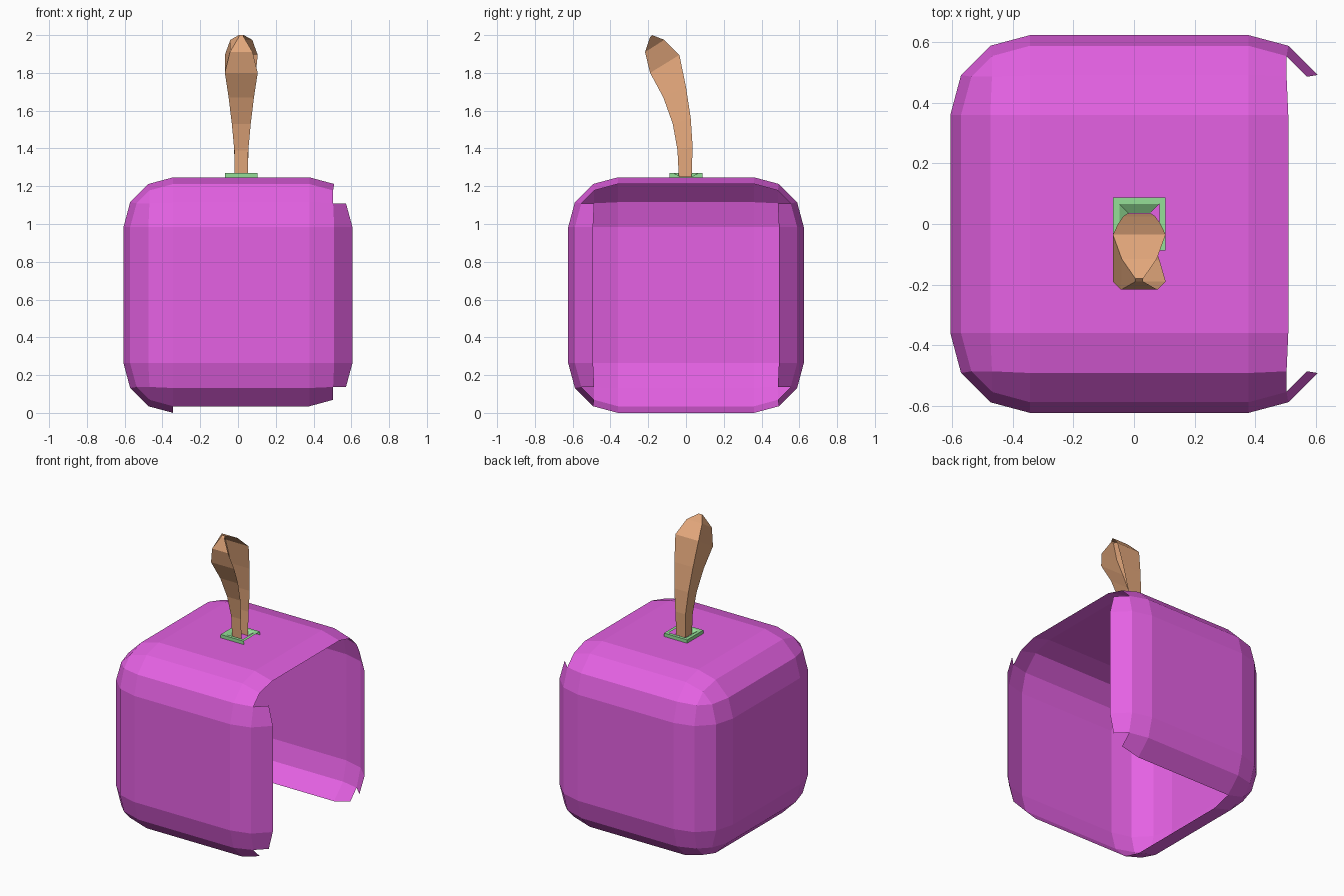
import bpy, bmesh
from mathutils import Matrix, Vector

if "Cube" in bpy.data.objects:
    bpy.data.objects.remove(bpy.data.objects["Cube"])

CX = 0.0174  # the full cube is offset slightly because its right side is open


def finish(bm, name, color):
    mesh = bpy.data.meshes.new(name)
    bm.to_mesh(mesh)
    bm.free()
    obj = bpy.data.objects.new(name, mesh)
    bpy.context.collection.objects.link(obj)
    mat = bpy.data.materials.new(name + "_color")
    mat.diffuse_color = (*color, 1)
    mat.use_nodes = True
    mat.node_tree.nodes["Principled BSDF"].inputs["Base Color"].default_value = mat.diffuse_color
    mesh.materials.append(mat)


def skin(bm, loops, skip=()):
    """Bridge 4-sided loops; skip lists the side indices left open."""
    for a, b in zip(loops, loops[1:]):
        for i in range(4):
            if i not in skip:
                j = (i + 1) % 4
                bm.faces.new((a[i], a[j], b[j], b[i]))


# body: rounded cube shell, open on the right side and at the bottom
HALF, R = 0.6235, 0.263
bm = bmesh.new()
bmesh.ops.create_cube(bm, size=2 * HALF,
                      matrix=Matrix.Translation((CX, 0, HALF)))
bmesh.ops.bevel(bm, geom=bm.edges[:], offset=R, segments=3, profile=0.5,
                affect='EDGES', clamp_overlap=False)


def is_open(face):
    c = face.calc_center_median()
    side_lip = abs(c.y) > 0.517 and c.x < 0.58
    right = c.x > 0.5 and not side_lip
    bottom = c.z < 0.045 and c.x > CX - HALF + R - 0.01
    return right or bottom


bmesh.ops.delete(bm, geom=[f for f in bm.faces if is_open(f)], context='FACES')
finish(bm, "body", (0.78, 0.12, 0.77))

# stem collar: square frame with a sunken inner slope, right side open
bm = bmesh.new()
loops = []
for h, z in ((0.087, 1.247), (0.087, 1.27), (0.066, 1.27), (0.036, 1.25)):
    loops.append([bm.verts.new((CX + sx * h, sy * h, z))
                  for sx, sy in ((-1, -1), (1, -1), (1, 1), (-1, 1))])
skin(bm, loops[0:2], skip=(1,))
skin(bm, loops[1:3])
skin(bm, loops[2:4], skip=(1,))
finish(bm, "stem_collar", (0.30, 0.74, 0.31))

# stem: bent, flaring four-sided sweep, right side open
# each row: front y, z, half width, back y, z, half width
SECTIONS = [
    (-0.038, 1.25, 0.035, 0.03, 1.25, 0.035),
    (-0.045, 1.39, 0.037, 0.035, 1.41, 0.038),
    (-0.07, 1.53, 0.050, 0.025, 1.56, 0.053),
    (-0.12, 1.67, 0.067, 0.0, 1.725, 0.070),
    (-0.19, 1.80, 0.087, -0.035, 1.895, 0.087),
    (-0.217, 1.91, 0.060, -0.115, 1.975, 0.058),
    (-0.19, 1.99, 0.013, -0.18, 2.0, 0.013),
]
bm = bmesh.new()
loops = []
for fy, fz, fw, by, bz, bw in SECTIONS:
    loops.append([bm.verts.new(p) for p in (
        (CX - fw, fy, fz), (CX + fw, fy, fz),
        (CX + bw, by, bz), (CX - bw, by, bz))])
skin(bm, loops, skip=(1,))
bm.faces.new(loops[-1])
finish(bm, "stem", (0.77, 0.39, 0.20))
